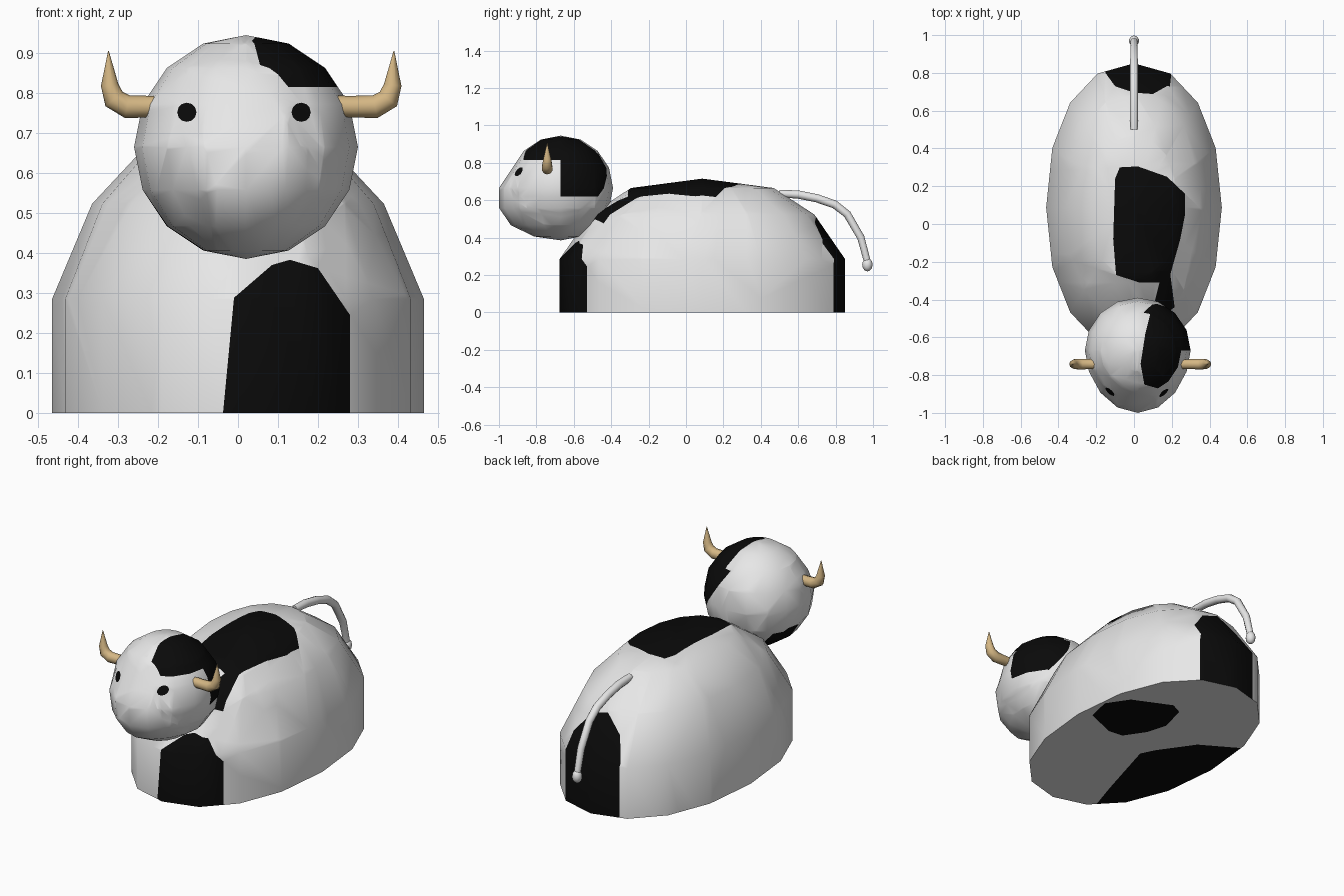
import bpy, bmesh, math
from mathutils import Vector

if "Cube" in bpy.data.objects:
    bpy.data.objects.remove(bpy.data.objects["Cube"])


def material(name, rgb):
    m = bpy.data.materials.new(name)
    m.diffuse_color = (*rgb, 1)
    m.use_nodes = True
    m.node_tree.nodes["Principled BSDF"].inputs["Base Color"].default_value = m.diffuse_color
    return m


WHITE = material("white", (0.8, 0.8, 0.8))
BLACK = material("black", (0.003, 0.003, 0.003))
HORN = material("horn_tan", (0.66, 0.47, 0.23))


def finish(name, bm, mats):
    bmesh.ops.recalc_face_normals(bm, faces=bm.faces[:])
    me = bpy.data.meshes.new(name)
    bm.to_mesh(me)
    bm.free()
    ob = bpy.data.objects.new(name, me)
    bpy.context.collection.objects.link(ob)
    for m in mats:
        me.materials.append(m)
    bpy.ops.object.select_all(action='DESELECT')
    ob.select_set(True)
    bpy.context.view_layer.objects.active = ob
    bpy.ops.object.shade_smooth_by_angle(angle=math.radians(60))
    return ob


def paint(bm, poly, axes, start, limits=()):
    """Cut a convex outline, projected along one axis, into the faces and blacken its inside."""
    i, j = axes
    mid = [sum(p[k] for p in poly) / len(poly) for k in (0, 1)]
    planes = []
    for a, b in zip(poly, poly[1:] + poly[:1]):
        co, no = Vector((0, 0, 0)), Vector((0, 0, 0))
        co[i], co[j] = a
        no[i], no[j] = b[1] - a[1], a[0] - b[0]
        if no[i] * (mid[0] - a[0]) + no[j] * (mid[1] - a[1]) > 0:
            no = -no
        planes.append((co, no.normalized()))
    for axis, sign, value in limits:      # sign +1 keeps what is above the value
        co, no = Vector((0, 0, 0)), Vector((0, 0, 0))
        co[axis], no[axis] = value, -sign
        planes.append((co, no))
    tag = bm.faces.layers.int.get("tag") or bm.faces.layers.int.new("tag")
    bm.normal_update()
    for f in bm.faces:
        f[tag] = 1 if start(f.calc_center_median(), f.normal) else 0
    for co, no in planes:
        faces = [f for f in bm.faces if f[tag]]
        geom = faces + list({e for f in faces for e in f.edges}) + list({v for f in faces for v in f.verts})
        bmesh.ops.bisect_plane(bm, geom=geom, dist=1e-5, plane_co=co, plane_no=no)
        for f in bm.faces:
            if f[tag] and (f.calc_center_median() - co).dot(no) > 0:
                f[tag] = 0
    for f in bm.faces:
        if f[tag]:
            f.material_index = 1


def tube(name, path, binormal, mat, sides=10):
    bm = bmesh.new()
    pts = [Vector(p[:3]) for p in path]
    rings = []
    for k, p in enumerate(pts):
        t = (pts[min(k + 1, len(pts) - 1)] - pts[max(k - 1, 0)]).normalized()
        n = binormal.cross(t)
        r = path[k][3]
        rings.append([bm.verts.new(p + r * (math.cos(a) * n + math.sin(a) * binormal))
                      for a in (math.tau * s / sides for s in range(sides))])
    for a, b in zip(rings, rings[1:]):
        for s in range(sides):
            bm.faces.new((a[s], a[(s + 1) % sides], b[(s + 1) % sides], b[s]))
    bm.faces.new(rings[0])
    bm.faces.new(rings[-1])
    return finish(name, bm, [mat])


# Body: domed oval with a vertical lower wall and a flat underside
bm = bmesh.new()
SEG, CY, RX, RY = 16, 0.0875, 0.465, 0.763


def oval(v):
    return math.copysign(abs(v) ** 0.92, v) if abs(v) > 1e-6 else 0


rings = []
for s, z in ((1, 0), (1, 0.285), (0.785, 0.523), (0.5, 0.665)):
    rings.append([bm.verts.new((s * RX * oval(math.cos(a)), CY + s * RY * oval(math.sin(a)), z))
                  for a in (math.tau * k / SEG for k in range(SEG))])
top = bm.verts.new((0, CY, 0.715))
for k in range(SEG):
    n = (k + 1) % SEG
    for a, b in zip(rings, rings[1:]):
        bm.faces.new((a[k], a[n], b[n], b[k]))
    bm.faces.new((rings[-1][k], rings[-1][n], top))
bm.faces.new(rings[0][::-1])
bmesh.ops.recalc_face_normals(bm, faces=bm.faces[:])

# chest and rump patches
paint(bm, [(-.047, -.1), (-.01, .288), (.085, .37), (.13, .383), (.2, .362), (.28, .245), (.28, -.1)],
      (0, 2), lambda c, n: c.y < -.1 and n.z > -.5)
paint(bm, [(-.15, -.1), (-.15, .3), (-.1, .42), (0, .51), (.1, .48), (.19, .37), (.2, .25), (.2, -.1)],
      (0, 2), lambda c, n: c.y > .3 and n.z > -.5)
# back patch and its strip down to the neck
paint(bm, [(-.075, .30), (.02, .305), (.175, .25), (.27, .16), (.27, .05), (.245, -.08),
           (.18, -.31), (.03, -.31), (-.095, -.27), (-.11, -.08), (-.1, .24)],
      (0, 1), lambda c, n: n.z > .1)
paint(bm, [(.15, -.25), (.19, -.25), (.215, -.44), (.11, -.52), (.09, -.49)],
      (0, 1), lambda c, n: n.z > .1)
# underside patches
paint(bm, [(.4, .13), (.43, .27), (.35, .39), (.135, .49), (.067, .456), (.025, .30), (.06, .18),
           (.136, .067), (.222, .056)], (0, 1), lambda c, n: n.z < -.9)
paint(bm, [(-.24, -.62), (-.17, -.4), (-.06, -.02), (-.1, .06), (-.233, .25), (-.45, .38),
           (-.6, .4), (-.6, -.62)], (0, 1), lambda c, n: n.z < -.9)
finish("body", bm, [WHITE, BLACK])

# Head: ball with the lower front pushed forward as a muzzle
bm = bmesh.new()
bmesh.ops.create_uvsphere(bm, u_segments=16, v_segments=8, radius=1)
HC, HR = Vector((0.02, -0.67, 0.665)), 0.28
for v in bm.verts:
    n = v.co.copy()
    if n.z > 0:
        push = 0.05 * max(0, 1 - n.z / 0.38)
    else:
        push = 0.05 + 0.02 * min(1, -n.z / 0.38)
    push *= min(1, max(0, -n.y) * 1.4) * (1 - n.x * n.x)
    v.co = HC + HR * n - Vector((0, push, 0))

# crown patch, side patch and chin patch
paint(bm, [(.055, -.85), (.16, -.88), (.35, -.8), (.35, -.3), (.11, -.38), (.06, -.58), (.035, -.74)],
      (0, 1), lambda c, n: c.z > .6, [(2, 1, .815)])
paint(bm, [(.05, .85), (.115, .74), (.2, .62), (.4, .62), (.4, .85)],
      (0, 2), lambda c, n: True, [(1, 1, -.67)])
paint(bm, [(-.27, -.67), (-.22, -.6), (-.17, -.53), (-.08, -.52), (-.03, -.6), (-.04, -.68), (-.095, -.7)],
      (0, 1), lambda c, n: c.z < .65, [(2, -1, .55)])
# eyes
for x in (-.128, .158):
    paint(bm, [(x + .024 * math.cos(a), .752 + .024 * math.sin(a))
               for a in (math.tau * k / 12 for k in range(12))],
          (0, 2), lambda c, n: c.y < -.67)
finish("head", bm, [WHITE, BLACK])

# Horns, mirrored
for side, name in ((1, "right_horn"), (-1, "left_horn")):
    path = [(.20, .768, .026), (.25, .766, .027), (.31, .766, .029), (.343, .785, .028),
            (.354, .82, .022), (.357, .905, .001)]
    tube(name, [(.033 + side * x, -.742, z, r) for x, z, r in path], Vector((0, 1, 0)), HORN)

# Tail with a round tuft
tail = [(.50, .635, .02), (.60, .63, .022), (.70, .61, .022), (.795, .577, .022),
        (.862, .525, .021), (.935, .40, .02), (.967, .28, .018)]
tube("tail", [(0, y, z, r) for y, z, r in tail], Vector((1, 0, 0)), WHITE)
bm = bmesh.new()
bmesh.ops.create_uvsphere(bm, u_segments=10, v_segments=6, radius=1)
for v in bm.verts:
    v.co = Vector((0, .97, .255)) + Vector((v.co.x * .027, v.co.y * .028, v.co.z * .036))
finish("tail_tuft", bm, [WHITE])
